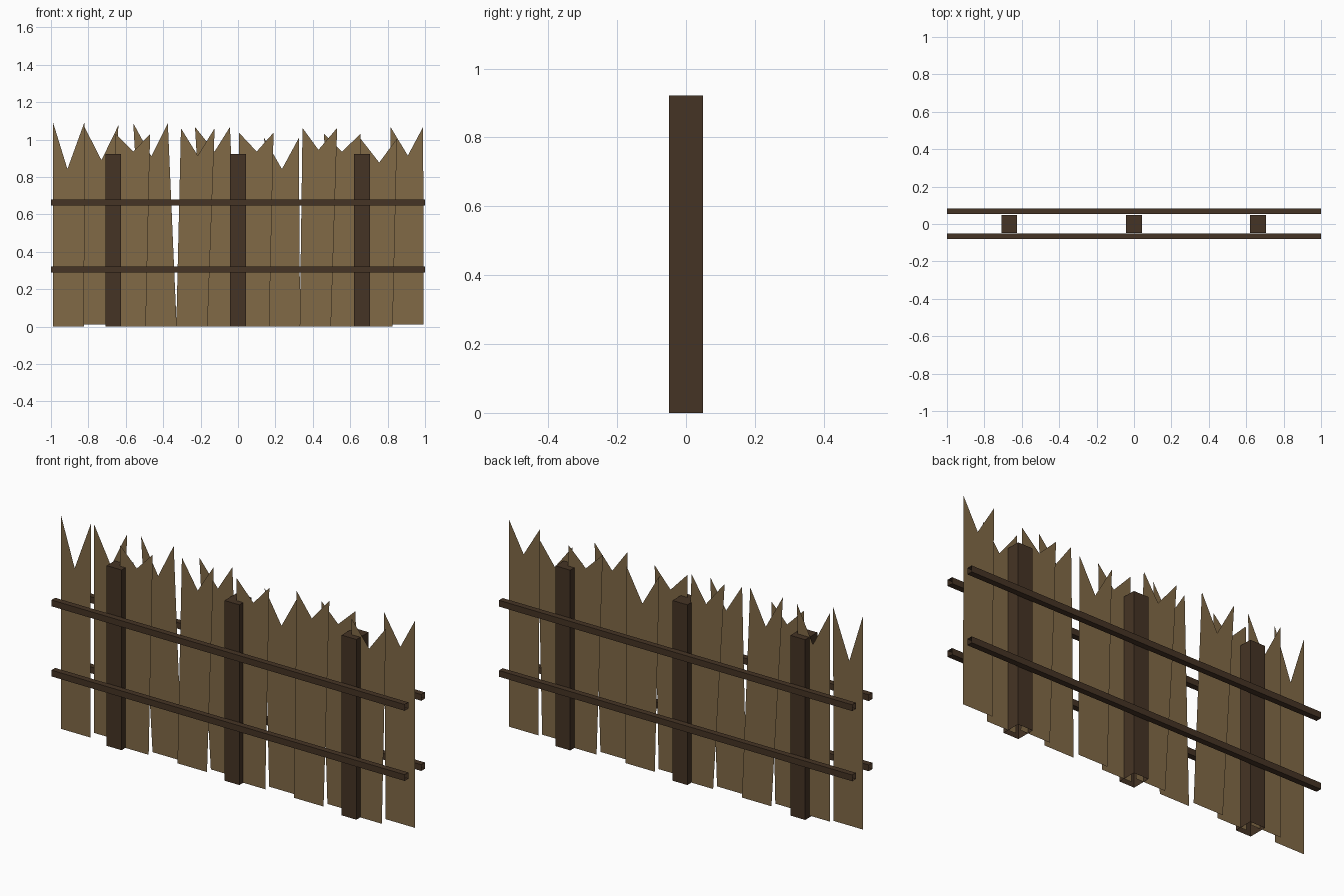
import bpy, bmesh

cube = bpy.data.objects.get("Cube")
if cube:
    bpy.data.objects.remove(cube)


def material(name, colour):
    mat = bpy.data.materials.new(name)
    mat.use_nodes = True
    mat.diffuse_color = colour
    mat.node_tree.nodes["Principled BSDF"].inputs["Base Color"].default_value = colour
    return mat


light_wood = material("light_wood", (0.22, 0.142, 0.062, 1))
dark_wood = material("dark_wood", (0.06, 0.034, 0.018, 1))


def finish(bm, name, mat):
    mesh = bpy.data.meshes.new(name)
    bm.to_mesh(mesh)
    bm.free()
    mesh.materials.append(mat)
    bpy.context.collection.objects.link(bpy.data.objects.new(name, mesh))


def hollow_box(name, low, high, is_open):
    """Box between two corners, without the faces that is_open picks by normal."""
    bm = bmesh.new()
    bmesh.ops.create_cube(bm, size=1)
    bm.normal_update()
    gone = [f for f in bm.faces if is_open(f.normal)]
    bmesh.ops.delete(bm, geom=gone, context='FACES')
    for v in bm.verts:
        v.co = [a + (b - a) * (c + 0.5) for a, b, c in zip(low, high, v.co)]
    finish(bm, name, dark_wood)


def plank(name, y, base, bottom, tips, notch):
    """Thin board with a V cut out of its top."""
    outline = [(bottom[0], base), (bottom[1], base), tips[1], notch, tips[0]]
    bm = bmesh.new()
    bm.faces.new([bm.verts.new((x, y, z)) for x, z in outline])
    bmesh.ops.triangulate(bm, faces=bm.faces[:])
    finish(bm, name, light_wood)


# Posts, open underneath
for side, x in (("right", -0.667), ("middle", 0), ("left", 0.663)):
    hollow_box(side + "_post", (x - 0.042, -0.049, 0), (x + 0.042, 0.049, 0.922),
               lambda n: n.z < -0.5)

# Rails on both faces, open at the ends
for face, y in (("front", -0.065), ("back", 0.069)):
    for level, z in (("lower", 0.305), ("upper", 0.664)):
        hollow_box(f"{face}_{level}_rail", (-1, y - 0.015, z - 0.016),
                   (1, y + 0.015, z + 0.016), lambda n: abs(n.x) > 0.5)

# Planks: top left x, top right x, tip height, notch x, notch height
tops = [
    (-0.99, -0.82, 1.095, -0.912, 0.842),
    (-0.825, -0.64, 1.075, -0.73, 0.89),
    (-0.655, -0.47, 1.03, -0.56, 0.935),
    (-0.56, -0.375, 1.087, -0.463, 0.91),
    (-0.305, -0.125, 1.06, -0.215, 0.914),
    (-0.23, -0.043, 1.067, -0.125, 0.936),
    (0.005, 0.19, 1.037, 0.1, 0.936),
    (0.14, 0.325, 1.008, 0.235, 0.842),
    (0.345, 0.53, 1.062, 0.43, 0.945),
    (0.46, 0.655, 1.03, 0.556, 0.936),
    (0.655, 0.85, 1.005, 0.755, 0.877),
    (0.815, 0.99, 1.068, 0.908, 0.914),
]
pitch = 0.165
for i, (left, right, tip, nx, nz) in enumerate(tops):
    start = -0.99 + i * pitch
    plank(f"plank_{i + 1}", 0.016 if i % 2 else -0.018, 0.01 if i in (1, 11) else 0,
          (start, start + pitch + 0.002), ((left, tip), (right, tip)), (nx, nz))
